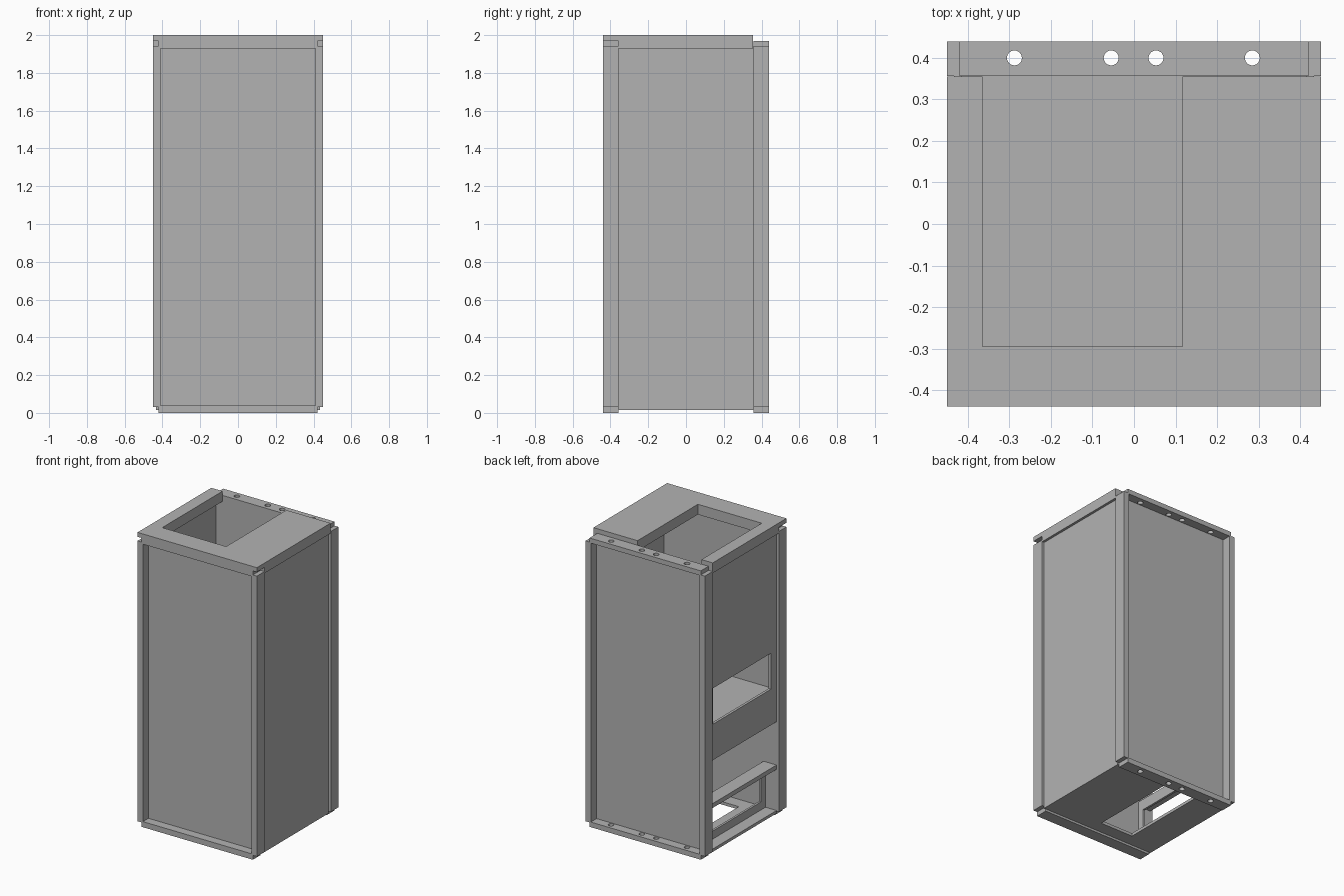
import bpy
import math

old = bpy.data.objects.get("Cube")
if old:
    bpy.data.objects.remove(old, do_unlink=True)

# One bare sheet-metal grey
metal = bpy.data.materials.new("sheet metal grey")
metal.use_nodes = True
GREY = (0.45, 0.45, 0.45, 1)
metal.diffuse_color = GREY
metal.node_tree.nodes["Principled BSDF"].inputs["Base Color"].default_value = GREY


def box(name, x, y, z):
    """Box from (low, high) ranges on each axis."""
    bpy.ops.mesh.primitive_cube_add(size=1)
    ob = bpy.context.object
    ob.name = name
    for v in ob.data.vertices:
        v.co = [lo + (c + 0.5) * (hi - lo) for c, (lo, hi) in zip(v.co, (x, y, z))]
    ob.data.materials.append(metal)
    return ob


def cut(ob, cutter):
    """Subtract the cutter and remove it."""
    mod = ob.modifiers.new("cut", "BOOLEAN")
    mod.operation = "DIFFERENCE"
    mod.solver = "EXACT"
    mod.object = cutter
    bpy.ops.object.select_all(action="DESELECT")
    bpy.context.view_layer.objects.active = ob
    ob.select_set(True)
    bpy.ops.object.modifier_apply(modifier="cut")
    bpy.data.objects.remove(cutter, do_unlink=True)


def drill(ob, z):
    """Row of four bolt holes along the back flange."""
    for x in (-0.288, -0.055, 0.053, 0.285):
        bpy.ops.mesh.primitive_cylinder_add(vertices=24, radius=0.018, depth=0.2,
                                            location=(x, 0.4, z))
        cut(ob, bpy.context.object)


W, D = 0.45, 0.44          # outer half width and half depth
POST = 0.357               # inner edge of the corner posts
BETWEEN = (-POST, POST)
FLANGE = (-0.42, 0.42)

# Corner posts
for sx, side in ((-1, "right"), (1, "left")):
    for sy, end in ((-1, "front"), (1, "back")):
        box(f"{end}_{side}_post", sorted((sx * 0.41, sx * W)),
            sorted((sy * POST, sy * D)), (0.03, 1.942))

# Recessed front and back panels
box("front_panel", FLANGE, (-0.38, -POST), (0.01, 1.95))
box("back_panel", FLANGE, (POST, 0.378), (0.01, 1.95))

# Bottom flanges and drilled back top flange
box("front_bottom_flange", FLANGE, (-D, -POST), (0, 0.038))
drill(box("back_bottom_flange", FLANGE, (POST, D), (0, 0.035)), 0)
drill(box("back_top_flange", FLANGE, (POST, D), (1.937, 1.97)), 1.95)

# Cap with open-backed hatch and notched front corners
cap = box("top_cap", (-W, W), (-D, 0.355), (1.93, 2))
cut(cap, box("hatch_cutter", (-0.365, 0.117), (-0.295, 0.5), (1.8, 2.1)))
for s in (-1, 1):
    cut(cap, box("corner_cutter", sorted((s * 0.42, s * 0.6)), (-0.6, -POST), (1.8, 1.97)))

# Side panels: the left is plain, the right has a service window
box("left_panel", (0.415, 0.433), BETWEEN, (0.03, 1.94))
right = box("right_panel", (-0.433, -0.415), BETWEEN, (0.64, 1.94))
cut(right, box("window_cutter", (-0.6, -0.3), (-0.298, 0.33), (0.885, 1.13)))

# Inner shelf and floor with a slot
box("inner_shelf", (-0.415, 0.415), BETWEEN, (0.84, 0.86))
floor = box("floor", (-0.433, 0.433), BETWEEN, (0.015, 0.035))
cut(floor, box("slot_cutter", (-0.21, 0.04), (-0.27, 0.35), (-0.1, 0.1)))

# Recessed lower bay with ledge and window
box("bay_ledge", (-0.433, -0.335), BETWEEN, (0.315, 0.345))
bay = box("bay_panel", (-0.35, -0.335), BETWEEN, (0.03, 0.33))
cut(bay, box("bay_cutter", (-0.6, -0.2), (-0.31, 0.31), (0.09, 0.27)))
